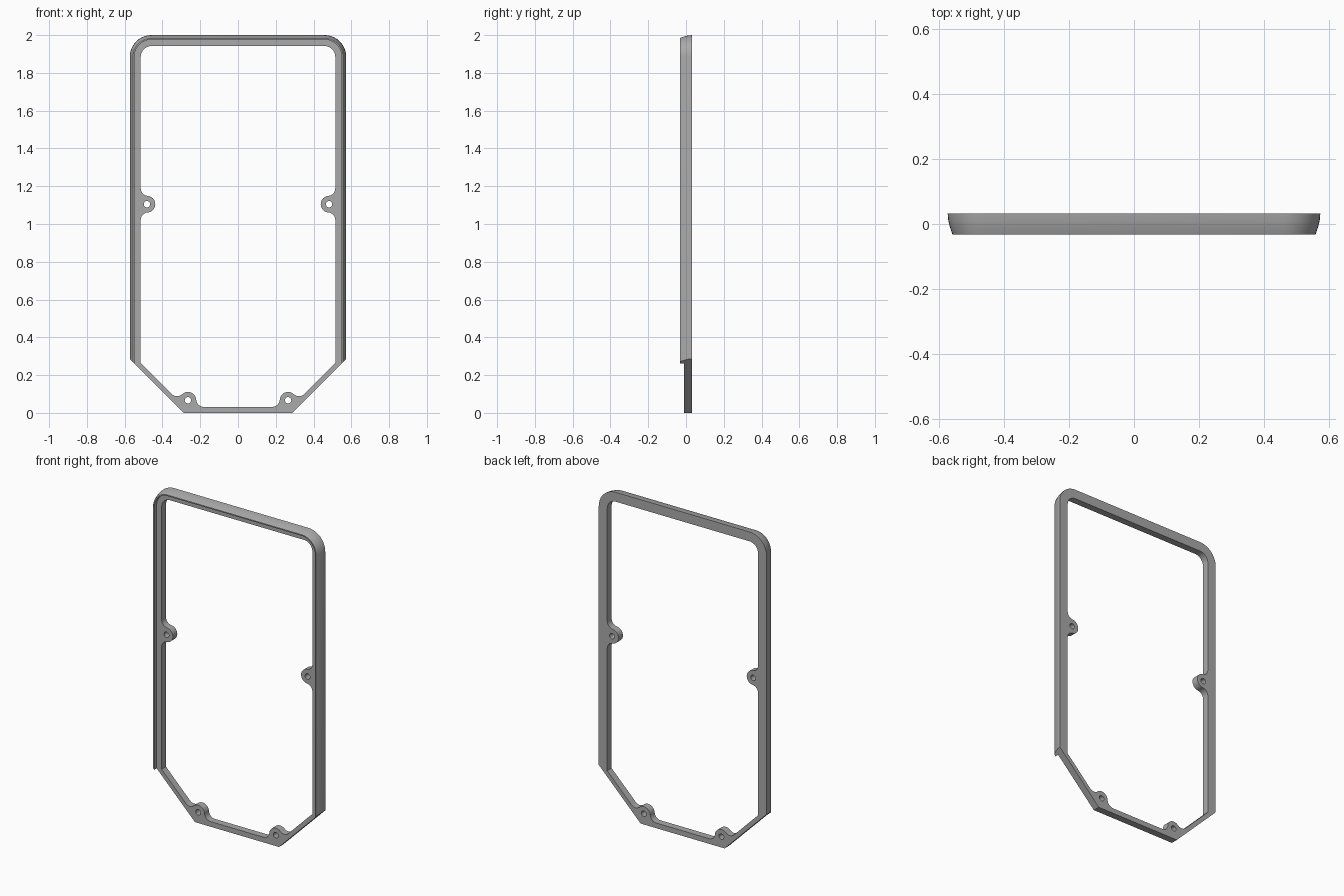
import bpy, bmesh, math
from mathutils import Vector

if "Cube" in bpy.data.objects:
    bpy.data.objects.remove(bpy.data.objects["Cube"])

HALF_W, TOP, CORNER = 0.573, 2.0, 0.115     # outer outline
WALL = 0.058                                # inner edge inset
BACK, FACE, LIP = 0.033, -0.01, -0.033      # depths in y
LIP_IN = 0.024                              # inner side of the lip
FOOT_X = 0.287                              # where the lower diagonals end
BOSS, HOLE, FILLET = 0.044, 0.017, 0.04

grey = bpy.data.materials.new("light grey")
grey.use_nodes = True
colour = (0.4, 0.4, 0.4, 1)
grey.diffuse_color = colour
grey.node_tree.nodes["Principled BSDF"].inputs["Base Color"].default_value = colour


def finish(bm, name):
    bmesh.ops.recalc_face_normals(bm, faces=bm.faces)
    mesh = bpy.data.meshes.new(name)
    bm.to_mesh(mesh)
    bm.free()
    mesh.materials.append(grey)
    obj = bpy.data.objects.new(name, mesh)
    bpy.context.collection.objects.link(obj)
    bpy.ops.object.select_all(action='DESELECT')
    obj.select_set(True)
    bpy.context.view_layer.objects.active = obj
    bpy.ops.object.shade_smooth_by_angle(angle=math.radians(25))


def arc(centre, radius, start, end, ccw=True, steps=10):
    sweep = (end - start) % math.tau if ccw else -((start - end) % math.tau)
    return [centre + radius * Vector((math.cos(a), math.sin(a)))
            for a in (start + sweep * i / steps for i in range(steps + 1))]


def angle(v):
    return math.atan2(v.y, v.x)


def top_arcs(inset):
    """Rounded upper corners, right then left."""
    cx, cz, r = HALF_W - CORNER, TOP - CORNER, CORNER - inset
    return (arc(Vector((cx, cz)), r, 0, math.pi / 2)
            + arc(Vector((-cx, cz)), r, math.pi / 2, math.pi))


def boss_edge(c, d_in, d_out, h_in, h_out):
    """Fillet, boss and fillet between two straight inner walls."""
    def fillet_centre(d, h, side):
        n = Vector((-d.y, d.x))
        along = math.sqrt((BOSS + FILLET) ** 2 - (FILLET - h) ** 2)
        return c + n * (FILLET - h) + d * along * side, n
    f1, n1 = fillet_centre(d_in, h_in, -1)
    f2, n2 = fillet_centre(d_out, h_out, 1)
    return (arc(f1, FILLET, angle(-n1), angle(c - f1))[:-1]
            + arc(c, BOSS, angle(f1 - c), angle(f2 - c), ccw=False, steps=20)
            + arc(f2, FILLET, angle(c - f2), angle(-n2))[1:])


# Flat plate with the opening, bosses and screw holes
low, side = Vector((0.265, 0.067)), Vector((0.482, 1.105))
right, up = Vector((1, 0)), Vector((0, 1))
rise = Vector((1, 1)).normalized()
fall = Vector((1, -1)).normalized()
flip = lambda v: Vector((-v.x, v.y))
inner_x = HALF_W - WALL
gap = inner_x - side.x
opening = (boss_edge(flip(low), fall, right, 0.037, 0.035)
           + boss_edge(low, right, rise, 0.035, 0.037)
           + [Vector((inner_x, 0.265))]
           + boss_edge(side, up, up, gap, gap)
           + top_arcs(WALL)
           + boss_edge(flip(side), -up, -up, gap, gap)
           + [Vector((-inner_x, 0.265))])
edge_x = HALF_W - LIP_IN
outline = ([Vector((-FOOT_X, 0)), Vector((FOOT_X, 0)), Vector((edge_x, edge_x - FOOT_X))]
           + top_arcs(LIP_IN) + [Vector((-edge_x, edge_x - FOOT_X))])
holes = [arc(c, HOLE, 0, math.tau - 0.0001, steps=20)[:-1]
         for c in (low, flip(low), side, flip(side))]

bm = bmesh.new()
for loop in [outline, opening] + holes:
    verts = [bm.verts.new((p.x, FACE, p.y)) for p in loop]
    for i, v in enumerate(verts):
        bm.edges.new((verts[i - 1], v))
bmesh.ops.triangle_fill(bm, edges=bm.edges, use_beauty=True, normal=(0, -1, 0))
grown = bmesh.ops.extrude_face_region(bm, geom=bm.faces[:], use_keep_orig=True)
moved = [g for g in grown["geom"] if isinstance(g, bmesh.types.BMVert)]
bmesh.ops.translate(bm, verts=moved, vec=(0, BACK - FACE, 0))
finish(bm, "frame_plate")

# Raised outer rim: tapered section swept over the sides and top
section = [(0, BACK), (0.002, 0.012), (0.006, -0.006), (0.012, -0.024),
           (0.0145, -0.031), (0.017, LIP), (LIP_IN, LIP), (LIP_IN, BACK)]
bm = bmesh.new()
rows = []
for inset, y in section:
    x = HALF_W - inset
    path = [Vector((x, 0.1))] + top_arcs(inset) + [Vector((-x, 0.1))]
    rows.append([bm.verts.new((p.x, y, p.y)) for p in path])
for i, row in enumerate(rows):
    prev = rows[i - 1]
    for j in range(len(row) - 1):
        bm.faces.new((prev[j], prev[j + 1], row[j + 1], row[j]))
# Trim the rim ends along the lower diagonals
for s in (1, -1):
    bmesh.ops.bisect_plane(bm, geom=bm.verts[:] + bm.edges[:] + bm.faces[:],
                           plane_co=(s * FOOT_X, 0, 0), plane_no=(s, 0, -1),
                           clear_outer=True)
bmesh.ops.holes_fill(bm, edges=[e for e in bm.edges if e.is_boundary], sides=0)
finish(bm, "outer_rim")
